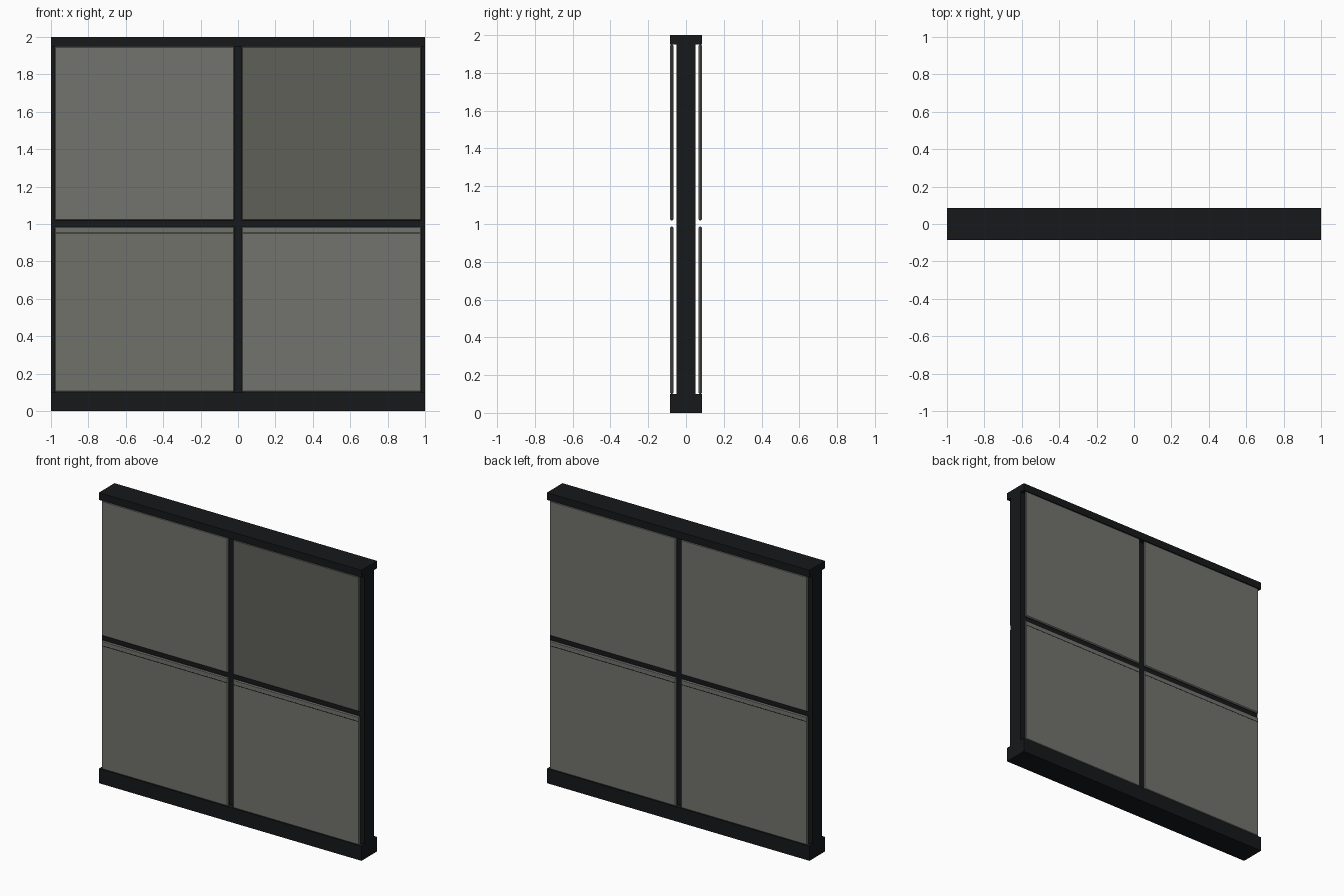
import bpy

if "Cube" in bpy.data.objects:
    bpy.data.objects.remove(bpy.data.objects["Cube"])


def material(name, rgb):
    m = bpy.data.materials.new(name)
    m.diffuse_color = (*rgb, 1)
    m.use_nodes = True
    m.node_tree.nodes["Principled BSDF"].inputs["Base Color"].default_value = m.diffuse_color
    return m


FRAME = material("dark_frame", (0.008, 0.009, 0.010))
GREY = material("panel_grey", (0.17, 0.17, 0.155))
OLIVE = material("panel_olive", (0.165, 0.165, 0.145))
DARK = material("panel_dark", (0.115, 0.115, 0.10))


def box(name, lo, hi, mat, bevel=0):
    bpy.ops.mesh.primitive_cube_add(size=1, location=[(a + b) / 2 for a, b in zip(lo, hi)])
    o = bpy.context.object
    o.name = name
    o.scale = [b - a for a, b in zip(lo, hi)]
    bpy.ops.object.transform_apply(location=False, rotation=False, scale=True)
    o.data.materials.append(mat)
    if bevel:
        b = o.modifiers.new("edge_chamfer", 'BEVEL')
        b.width = bevel
        b.segments = 1
    return o


# Wall core with wider base and top rails
box("wall_core", (-1, -0.05, 0.1), (1, 0.05, 1.95), FRAME)
box("base_rail", (-1, -0.085, 0), (1, 0.085, 0.1), FRAME)
box("top_rail", (-1, -0.085, 1.95), (1, 0.085, 2), FRAME)

# Four cladding panels per face, standing clear of the core
for face, s in (("front", -1), ("back", 1)):
    y0, y1 = sorted((s * 0.067, s * 0.084))
    for side, x0, x1 in (("left", -0.982, -0.018), ("right", 0.018, 0.982)):
        upper = DARK if (face, side) == ("front", "right") else GREY
        lower = OLIVE if (face, side) == ("front", "left") else GREY
        box(f"{face}_{side}_upper_panel", (x0, y0, 1.018), (x1, y1, 1.95), upper, 0.006)
        box(f"{face}_{side}_lower_panel", (x0, y0, 0.1), (x1, y1, 0.987), lower, 0.006)
        # Thin dark trim line near the top of each lower panel
        t0, t1 = sorted((s * 0.08, s * 0.0845))
        box(f"{face}_{side}_trim_line", (x0 + 0.008, t0, 0.949), (x1 - 0.008, t1, 0.954), FRAME)
